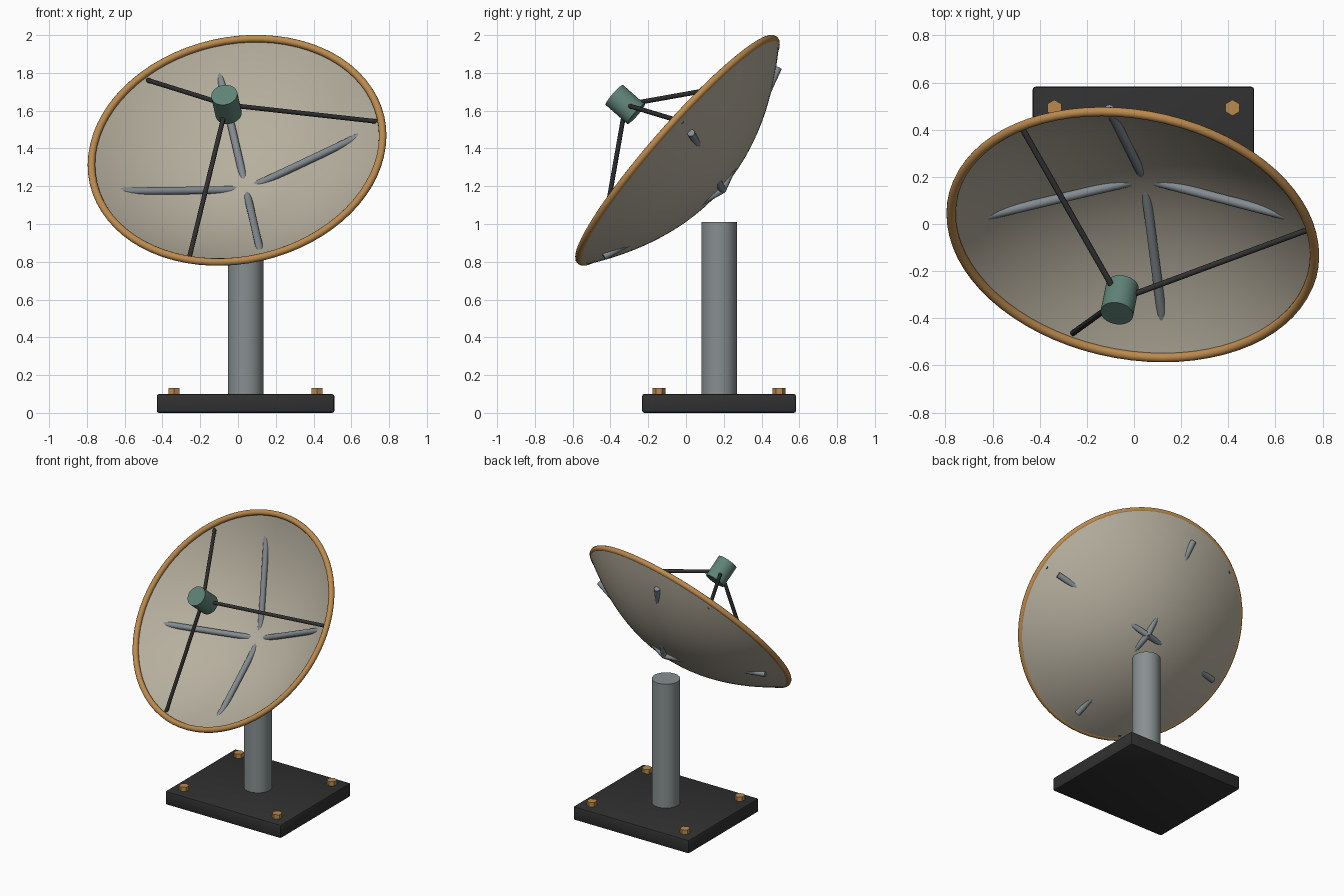
import bpy, bmesh, math
from mathutils import Matrix, Vector, Euler

if "Cube" in bpy.data.objects:
    bpy.data.objects.remove(bpy.data.objects["Cube"])


def material(name, rgb):
    m = bpy.data.materials.new(name)
    m.diffuse_color = (*rgb, 1)
    m.use_nodes = True
    m.node_tree.nodes["Principled BSDF"].inputs["Base Color"].default_value = m.diffuse_color
    return m


CREAM = material("cream_shell", (0.47, 0.43, 0.345))
COPPER = material("copper", (0.50, 0.255, 0.075))
STEEL = material("grey_steel", (0.245, 0.275, 0.28))
RIB = material("blue_grey_rib", (0.23, 0.26, 0.285))
DARK = material("dark_metal", (0.03, 0.03, 0.03))
GREEN = material("green_housing", (0.115, 0.225, 0.185))

# Dish frame: origin at the rim centre, local z along the pointing axis
DISH = Matrix.Translation((-0.005, -0.045, 1.39)) @ Euler(
    (math.radians(48), math.radians(-13), 0)).to_matrix().to_4x4()
RIM_R, DEPTH, SHELL = 0.78, 0.285, 0.02


def finish(name, bm, mat, matrix=Matrix(), smooth=True):
    bmesh.ops.recalc_face_normals(bm, faces=bm.faces)
    me = bpy.data.meshes.new(name)
    bm.to_mesh(me)
    bm.free()
    me.transform(matrix)
    me.materials.append(mat)
    ob = bpy.data.objects.new(name, me)
    bpy.context.collection.objects.link(ob)
    if smooth:
        bpy.ops.object.select_all(action='DESELECT')
        ob.select_set(True)
        bpy.context.view_layer.objects.active = ob
        bpy.ops.object.shade_smooth_by_angle(angle=math.radians(35))
    return ob


def rod(name, a, b, radius, mat, sides=24, matrix=Matrix(), smooth=True):
    """Cylinder between two points."""
    a, b = Vector(a), Vector(b)
    d = b - a
    turn = d.to_track_quat('Z', 'Y').to_matrix().to_4x4() if d.xy.length > 1e-6 else Matrix()
    bm = bmesh.new()
    bmesh.ops.create_cone(bm, cap_ends=True, segments=sides, radius1=radius,
                          radius2=radius, depth=d.length)
    return finish(name, bm, mat, matrix @ Matrix.Translation((a + b) / 2) @ turn, smooth)


def lathe(name, profile, mat, steps=72, closed=True):
    """Revolve (radius, height) points about the dish axis."""
    bm = bmesh.new()
    vs = [bm.verts.new((r, 0, h)) for r, h in profile]
    loop = vs + vs[:1] if closed else vs
    edges = [bm.edges.new(p) for p in zip(loop, loop[1:])]
    bmesh.ops.spin(bm, geom=vs + edges, cent=(0, 0, 0), axis=(0, 0, 1),
                   angle=math.tau, steps=steps, use_merge=True)
    bmesh.ops.remove_doubles(bm, verts=bm.verts, dist=1e-5)
    return finish(name, bm, mat, DISH)


# Base plate with softened edges
CX, CY = 0.04, 0.175
bm = bmesh.new()
bmesh.ops.create_cube(bm, size=1, matrix=Matrix.Translation((CX, CY, 0.05))
                      @ Matrix.Diagonal((0.94, 0.815, 0.10, 1)))
bmesh.ops.bevel(bm, geom=bm.edges[:], offset=0.012, segments=2, affect='EDGES', profile=0.5)
finish("base_plate", bm, DARK)

# Hex bolts at the corners
for sx in (-1, 1):
    for sy in (-1, 1):
        x, y = CX + sx * 0.378, CY + sy * 0.318
        rod("bolt", (x, y, 0.09), (x, y, 0.132), 0.034, COPPER, 6, smooth=False)

# Post
rod("post", (CX, CY, 0.09), (CX, CY, 1.01), 0.094, STEEL, 40)

# Dish shell: parabolic inner face and offset outer face
N = 18
radii = [RIM_R * i / N for i in range(N + 1)]
inner = [(r, DEPTH * ((r / RIM_R) ** 2 - 1)) for r in radii]
outer = [(r, h - SHELL) for r, h in inner]
lathe("dish_shell", inner + outer[::-1], CREAM, closed=False)

# Rim tube
lathe("dish_rim", [(RIM_R + 0.02 * math.cos(t), 0.02 * math.sin(t))
                   for t in (math.tau * k / 12 for k in range(12))], COPPER)

# Four straight ribs that break through the shell at both ends
for k in range(4):
    spin = DISH @ Matrix.Rotation(k * math.pi / 2, 4, 'Z')
    rod("dish_rib", (0, 0, -DEPTH - 0.035), (0.69, 0, -DEPTH + 0.189),
        0.02, RIB, 16, spin)

# Feed housing and its three struts
rod("feed_housing", (0, 0, 0.295), (0, 0, 0.45), 0.07, GREEN, 32, DISH)
for k in range(3):
    spin = DISH @ Matrix.Rotation(k * math.tau / 3, 4, 'Z')
    rod("feed_strut", (0.762, 0, -0.03), (0, 0, 0.37), 0.0125, DARK, 12, spin)
